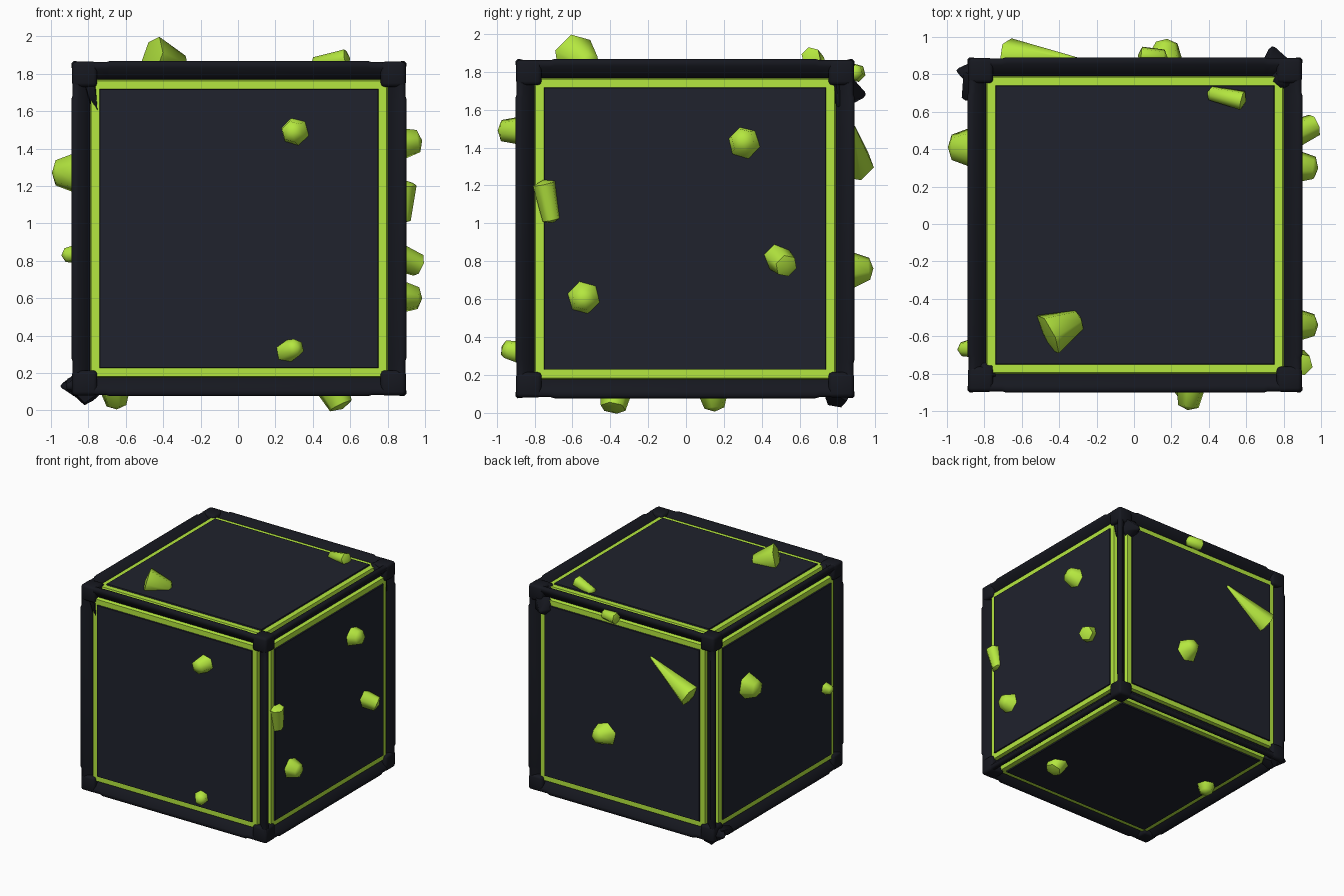
import bpy, bmesh, math
from itertools import product
from mathutils import Vector

if "Cube" in bpy.data.objects:
    bpy.data.objects.remove(bpy.data.objects["Cube"])

CENTRE = Vector((0.005, -0.005, 0.972))


def material(name, rgb):
    m = bpy.data.materials.new(name)
    m.diffuse_color = (*rgb, 1)
    m.use_nodes = True
    m.node_tree.nodes["Principled BSDF"].inputs["Base Color"].default_value = m.diffuse_color
    return m


PANEL = material("panel_dark", (0.014, 0.016, 0.026))
BLACK = material("frame_dark", (0.008, 0.009, 0.014))
LIME = material("lime", (0.46, 0.80, 0.05))


def finish(bm, name, mats, loc=(0, 0, 0), angle=25):
    bmesh.ops.recalc_face_normals(bm, faces=bm.faces)
    me = bpy.data.meshes.new(name)
    bm.to_mesh(me)
    bm.free()
    me.shade_smooth()
    me.set_sharp_from_angle(angle=math.radians(angle))
    ob = bpy.data.objects.new(name, me)
    bpy.context.collection.objects.link(ob)
    ob.location = loc
    for m in mats:
        me.materials.append(m)
    return ob


def place(axis, along, a, b):
    v = [0, 0, 0]
    v[axis], v[(axis + 1) % 3], v[(axis + 2) % 3] = along, a, b
    return v


def loft(bm, rings):
    rows = [[bm.verts.new(p) for p in r] for r in rings]
    n = len(rows[0])
    for r, s in zip(rows, rows[1:]):
        for i in range(n):
            bm.faces.new((r[i], r[(i + 1) % n], s[(i + 1) % n], s[i]))
    return rows


# Six panels, each stepping down to a flat lime border
SQUARE = [(-1, -1), (1, -1), (1, 1), (-1, 1)]
for axis, s in product(range(3), (-1, 1)):
    bm = bmesh.new()
    rings = [[place(axis, s * d, a * h, b * h) for a, b in SQUARE]
             for h, d in ((0.79, 0.79), (0.797, 0.835), (0.79, 0.868),
                          (0.745, 0.868), (0.743, 0.879))]
    rows = loft(bm, rings)
    for f in list(bm.faces)[:12]:
        f.material_index = 1
    bm.faces.new(rows[-1])
    bm.faces.new(rows[0])
    finish(bm, "panel", [PANEL, LIME], CENTRE, 15)

# Twelve edge rails: narrow fins pointing out along the diagonal
for axis, sa, sb in product(range(3), (-1, 1), (-1, 1)):
    bm = bmesh.new()
    rings = []
    for t, o in ((-0.8, 0.890), (-0.71, 0.890), (-0.69, 0.896),
                 (0.69, 0.896), (0.71, 0.890), (0.8, 0.890)):
        prof = [(0.76, 0.76), (0.793, 0.835), (o - 0.036, o - 0.002),
                (o - 0.012, o), (o, o - 0.012), (o - 0.002, o - 0.036),
                (0.835, 0.793)]
        rings.append([place(axis, t, sa * a, sb * b) for a, b in prof])
    rows = loft(bm, rings)
    bm.faces.new(rows[0])
    bm.faces.new(rows[-1])
    finish(bm, "edge_rail", [BLACK], CENTRE, 60)

# Eight rounded corner blocks
for sx, sy, sz in product((-1, 1), repeat=3):
    bm = bmesh.new()
    bmesh.ops.create_cube(bm, size=0.134)
    bmesh.ops.bevel(bm, geom=bm.edges[:], offset=0.02, segments=2,
                    profile=0.5, affect='EDGES')
    finish(bm, "corner_block", [BLACK],
           CENTRE + 0.825 * Vector((sx, sy, sz)), 50)


def shard(name, mat, p0, p1, r0, r1, tip=0.02, sides=6):
    """Faceted spike from p0 to p1, blunt cones on both ends."""
    p0, p1 = Vector(p0), Vector(p1)
    d = (p1 - p0).normalized()
    u = d.orthogonal().normalized()
    w = d.cross(u)
    bm = bmesh.new()
    rings = []
    for p, r in ((p0, r0), (p1, r1)):
        rings.append([p + r * (math.cos(k) * u + math.sin(k) * w)
                      for k in (2 * math.pi * i / sides for i in range(sides))])
    rows = loft(bm, rings)
    for row, apex in ((rows[0], p0 - d * tip), (rows[1], p1 + d * tip)):
        a = bm.verts.new(apex)
        for i in range(sides):
            bm.faces.new((row[i], row[(i + 1) % sides], a))
    finish(bm, name, [mat], angle=62)


# Lime crystals: start, end, start radius, end radius
for c in (
    # front
    ((.31, -.84, 1.49), (.29, -.975, 1.49), .083, .058),
    ((.25, -.84, .31), (.31, -.955, .335), .066, .048),
    # right
    ((.895, -.75, 1.21), (.875, -.71, 1.02), .062, .05),
    ((.83, .31, 1.42), (.965, .30, 1.44), .10, .062),
    ((.83, .47, .83), (.965, .53, .775), .078, .062),
    ((.83, -.54, .61), (.965, -.54, .60), .105, .06),
    # left
    ((-.82, .41, 1.27), (-.975, .41, 1.27), .13, .07),
    ((-.84, -.66, .84), (-.925, -.67, .83), .058, .038),
    # top
    ((-.46, -.59, 1.885), (-.30, -.51, 1.84), .12, .06),
    ((.58, .66, 1.88), (.41, .70, 1.85), .053, .04),
    # bottom
    ((-.66, .14, .13), (-.65, .15, .025), .09, .055),
    ((.50, -.37, .13), (.55, -.385, .025), .09, .068),
    # back
    ((-.67, .895, 1.31), (-.28, .87, 1.53), .10, .014),
    ((.16, .83, .75), (.175, .97, .76), .12, .06),
    ((.04, .90, 1.795), (.16, .89, 1.80), .05, .044),
):
    shard("crystal", LIME, *c)

# Dark broken chips on three damaged corners
for c in (
    # front top left
    ((-.79, -.845, 1.76), (-.76, -.855, 1.60), .045, .02),
    ((-.79, -.79, 1.80), (-.79, -.79, 1.85), .065, .04),
    # back top right
    ((.83, .78, 1.75), (.85, .81, 1.62), .055, .015),
    ((.76, .85, 1.70), (.74, .94, 1.68), .10, .02),
    ((.79, .78, 1.80), (.80, .77, 1.845), .065, .05),
    # back bottom left
    ((-.86, .80, .14), (-.90, .67, .13), .06, .025),
    ((-.85, .80, .13), (-.94, .82, .13), .085, .015),
    ((-.82, .80, .12), (-.78, .79, .06), .08, .06),
):
    shard("corner_chip", BLACK, *c, tip=0.01, sides=5)
